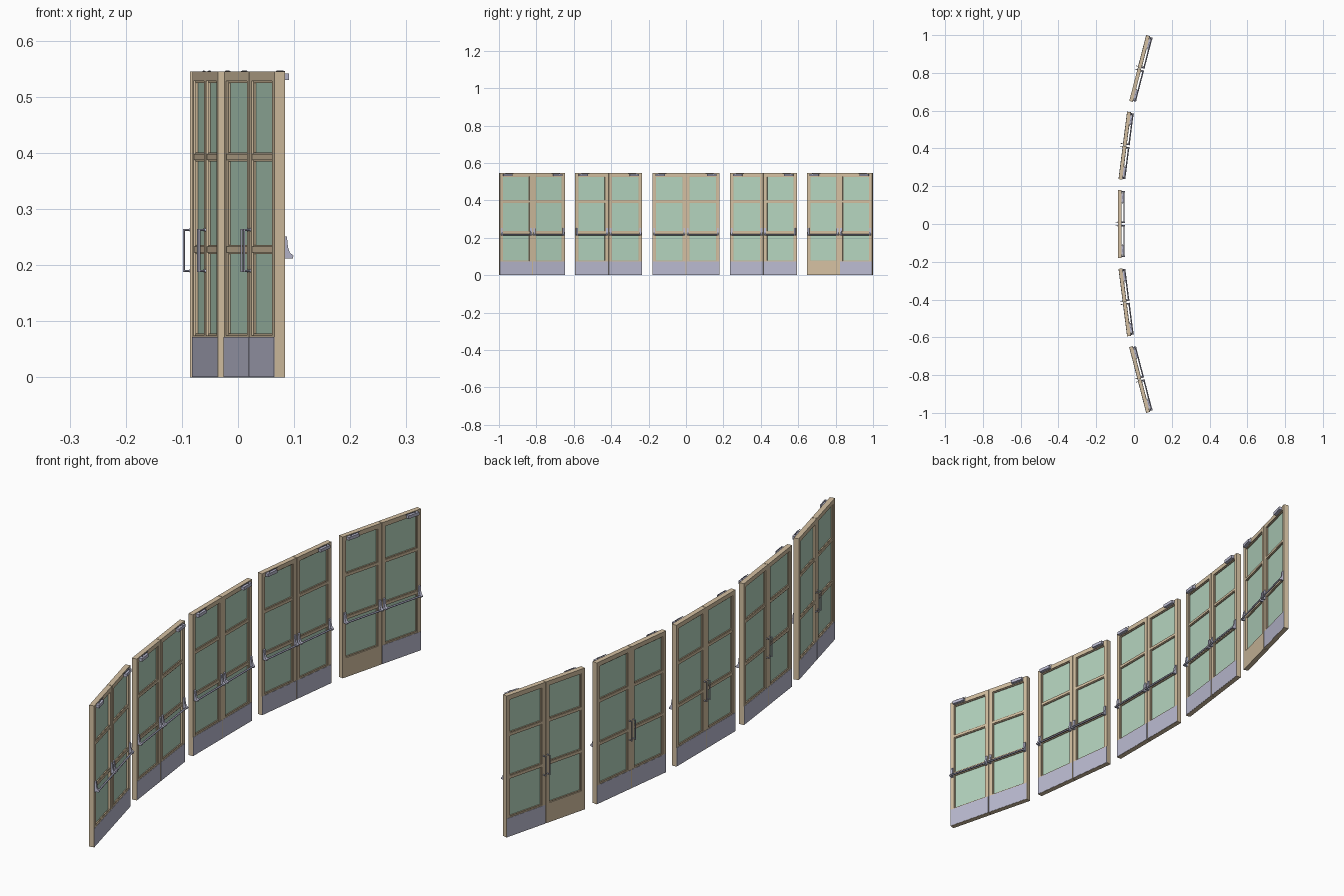
import bpy, bmesh, math
from mathutils import Matrix, Vector

if "Cube" in bpy.data.objects:
    bpy.data.objects.remove(bpy.data.objects["Cube"])

STEP = math.radians(7.25)      # angle between neighbouring door pairs
R = 3.288                      # radius of the arc
MID_X = -0.0755
HALF, T, H = 0.18, 0.0096, 0.545   # half pair width, half thickness, height
GAP, STILE = 0.001, 0.016


def material(name, col):
    m = bpy.data.materials.new(name)
    m.diffuse_color = (*col, 1)
    m.use_nodes = True
    m.node_tree.nodes["Principled BSDF"].inputs["Base Color"].default_value = m.diffuse_color
    return m


WOOD = material("wood", (0.66, 0.53, 0.36))
BEAD = material("bead_wood", (0.58, 0.46, 0.30))
GLASS = material("glass", (0.46, 0.66, 0.52))
METAL = material("metal", (0.50, 0.50, 0.64))
DARK = material("dark_metal", (0.30, 0.30, 0.40))


def box(bm, x0, x1, y0, y1, z0, z1):
    vs = bmesh.ops.create_cube(bm, size=1)["verts"]
    for v in vs:
        v.co = Vector(((x0 + x1) / 2 + v.co.x * (x1 - x0),
                       (y0 + y1) / 2 + v.co.y * (y1 - y0),
                       (z0 + z1) / 2 + v.co.z * (z1 - z0)))


def rod(bm, a, b, r, n=10):
    a, b = Vector(a), Vector(b)
    d = b - a
    rot = d.to_track_quat('Z', 'Y').to_matrix().to_4x4()
    bmesh.ops.create_cone(bm, cap_ends=True, segments=n, radius1=r, radius2=r,
                          depth=d.length, matrix=Matrix.Translation((a + b) / 2) @ rot)


def extrude_y(bm, profile, y0, y1):
    f = bm.faces.new([bm.verts.new((x, y0, z)) for x, z in profile])
    ext = bmesh.ops.extrude_face_region(bm, geom=[f])["geom"]
    bmesh.ops.translate(bm, vec=(0, y1 - y0, 0),
                        verts=[g for g in ext if isinstance(g, bmesh.types.BMVert)])


def mesh(name, build, mat, mirror=True, smooth=False):
    """Build a part for the +y leaf, optionally mirrored to the other leaf."""
    bm = bmesh.new()
    build(bm)
    if mirror:
        new = bmesh.ops.duplicate(bm, geom=bm.verts[:] + bm.edges[:] + bm.faces[:])["geom"]
        for v in new:
            if isinstance(v, bmesh.types.BMVert):
                v.co.y *= -1
    bmesh.ops.recalc_face_normals(bm, faces=bm.faces[:])
    me = bpy.data.meshes.new(name)
    bm.to_mesh(me)
    bm.free()
    me.materials.append(mat)
    if smooth:
        me.set_sharp_from_angle(angle=math.radians(40))
        for p in me.polygons:
            p.use_smooth = len(p.vertices) == 4
    return me


Y0, Y1 = GAP + STILE, HALF - STILE     # glazed opening
Z0, Z1 = 0.075, 0.528


def frame(bm):
    box(bm, -T, T, GAP, Y0, 0, H)
    box(bm, -T, T, Y1, HALF, 0, H)
    box(bm, -T, T, Y0, Y1, 0, Z0)
    box(bm, -T, T, Y0, Y1, Z1, H)


def glazing_bars(bm):
    d = T - 0.001
    for z in (0.228, 0.393):
        box(bm, -d, d, Y0, Y1, z - 0.005, z + 0.005)


def beads(bm):
    # slim stops framing each pane
    d, w = 0.006, 0.003
    for lo, hi in ((Z0, 0.223), (0.233, 0.388), (0.398, Z1)):
        box(bm, -d, d, Y0, Y0 + w, lo, hi)
        box(bm, -d, d, Y1 - w, Y1, lo, hi)
        box(bm, -d, d, Y0 + w, Y1 - w, lo, lo + w)
        box(bm, -d, d, Y0 + w, Y1 - w, hi - w, hi)


def glass(bm):
    box(bm, -0.002, 0.002, Y0, Y1, Z0, Z1)


def kick(sign):
    def build(bm):
        y = sorted((sign * (GAP + 0.001), sign * (HALF - 0.001)))
        for s in (-1, 1):
            x = sorted((s * T, s * (T + 0.0008)))
            box(bm, *x, *y, 0.001, 0.072)
    return build


def pull(bm):
    # D-shaped pull on the outer face
    x, y = -T - 0.0115, 0.009
    rod(bm, (x, y, 0.188), (x, y, 0.265), 0.0018)
    for z in (0.19, 0.263):
        rod(bm, (-T, y, z), (x, y, z), 0.0016)
        rod(bm, (-T, y, z), (-T - 0.0012, y, z), 0.0032)


def brackets(bm):
    prof = [(T, 0.212), (T + 0.016, 0.212), (T + 0.017, 0.217), (T + 0.010, 0.223),
            (T + 0.007, 0.232), (T + 0.005, 0.251), (T, 0.252)]
    extrude_y(bm, prof, 0.005, 0.014)
    extrude_y(bm, prof, 0.166, 0.175)


def push_bar(bm):
    rod(bm, (T + 0.0125, 0.012, 0.2165), (T + 0.0125, 0.168, 0.2165), 0.0035, 12)


def closer(bm):
    box(bm, T, T + 0.012, 0.113, 0.162, 0.530, 0.542)


def closer_arm(bm):
    rod(bm, (T + 0.006, 0.148, 0.542), (T + 0.006, 0.148, 0.546), 0.002)
    rod(bm, (T + 0.006, 0.148, 0.5455), (T + 0.004, 0.105, 0.5455), 0.0012, 6)


parts = [
    mesh("door_frame", frame, WOOD),
    mesh("glazing_bars", glazing_bars, WOOD),
    mesh("pane_beads", beads, BEAD),
    mesh("glass_pane", glass, GLASS),
    mesh("pull_handle", pull, METAL, smooth=True),
    mesh("bar_bracket", brackets, METAL),
    mesh("push_bar", push_bar, DARK, smooth=True),
    mesh("closer_box", closer, METAL),
    mesh("closer_arm", closer_arm, DARK, smooth=True),
]
kick_low = mesh("kick_plate_low", kick(-1), METAL, mirror=False)
kick_high = mesh("kick_plate_high", kick(1), METAL, mirror=False)

# Five door pairs along the arc; the last one lacks one kick plate
for i in range(-2, 3):
    a = i * STEP
    place = Matrix.Translation((MID_X + R * (1 - math.cos(a)), R * math.sin(a), 0)) \
        @ Matrix.Rotation(-a, 4, 'Z')
    for me in parts + [kick_high] + ([kick_low] if i < 2 else []):
        ob = bpy.data.objects.new(f"{me.name}_{i + 3}", me)
        ob.matrix_world = place
        bpy.context.collection.objects.link(ob)
